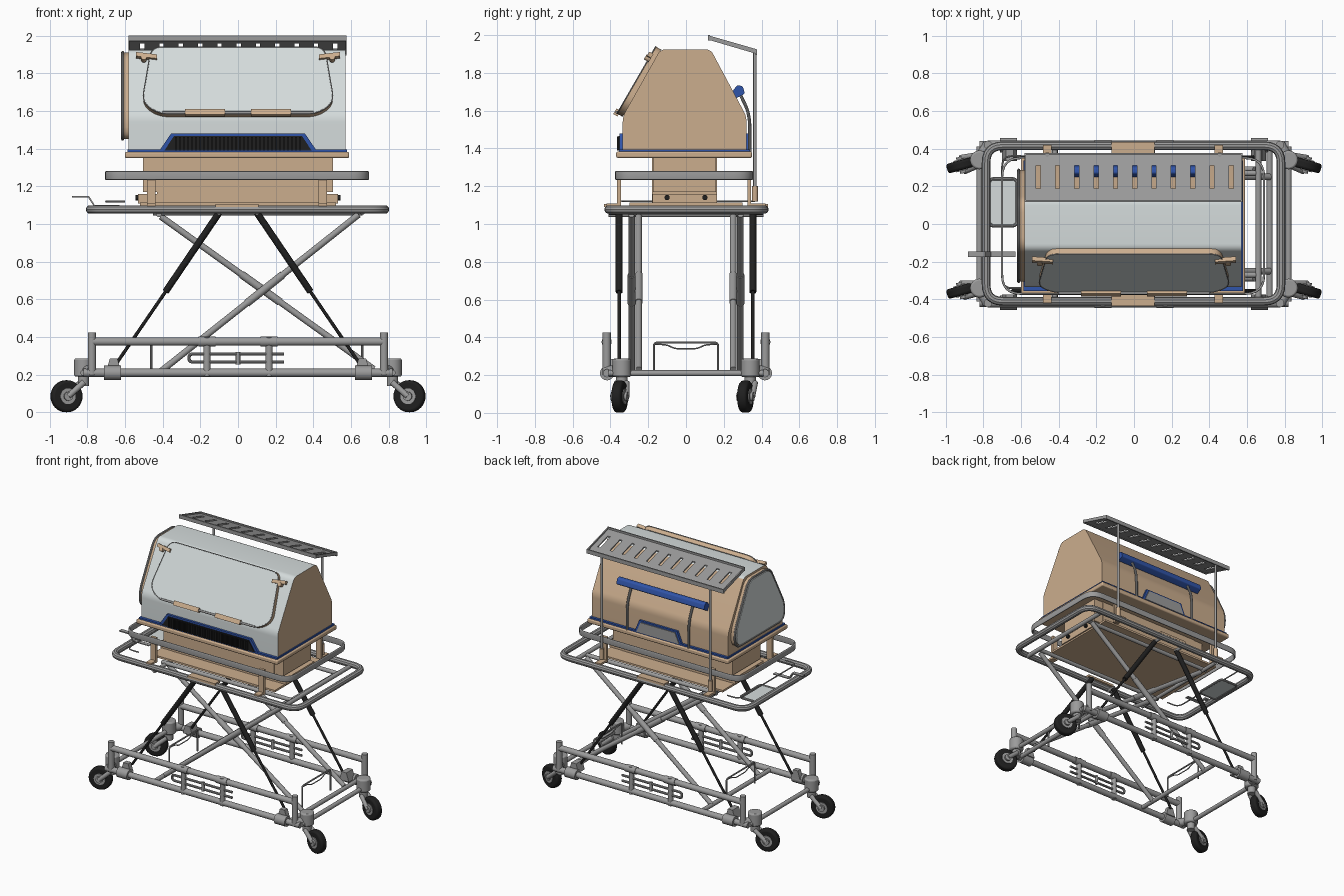
import bpy, bmesh, math
from mathutils import Vector as V

if "Cube" in bpy.data.objects:
    bpy.data.objects.remove(bpy.data.objects["Cube"])


def mat(name, r, g, b):
    m = bpy.data.materials.new(name)
    m.diffuse_color = (r, g, b, 1)
    m.use_nodes = True
    m.node_tree.nodes["Principled BSDF"].inputs["Base Color"].default_value = m.diffuse_color
    return m


GREY = mat("grey_metal", 0.33, 0.33, 0.33)
TAN = mat("tan_plastic", 0.60, 0.42, 0.27)
LIGHT = mat("pale_panel", 0.66, 0.71, 0.71)
BLUE = mat("blue_trim", 0.03, 0.09, 0.40)
BLACK = mat("black_rubber", 0.014, 0.014, 0.014)


def finish(name, bm, *mats):
    bmesh.ops.recalc_face_normals(bm, faces=bm.faces)
    me = bpy.data.meshes.new(name)
    bm.to_mesh(me)
    bm.free()
    ob = bpy.data.objects.new(name, me)
    bpy.context.collection.objects.link(ob)
    for m in mats:
        me.materials.append(m)
    smooth(ob)
    return ob


def smooth(ob):
    bpy.ops.object.select_all(action='DESELECT')
    ob.select_set(True)
    bpy.context.view_layer.objects.active = ob
    bpy.ops.object.shade_smooth_by_angle(angle=math.radians(35))


def bevel(ob, w, seg=2):
    b = ob.modifiers.new("bevel", 'BEVEL')
    b.width, b.segments = w, seg
    return ob


def prism(name, pts, a, b, place, *mats, rule=None):
    """Extrude a 2D outline from depth a to b; place maps (p, q, depth) to 3D."""
    bm = bmesh.new()
    rings = [[bm.verts.new(place(p, q, d)) for p, q in pts] for d in (a, b)]
    n = len(pts)
    bm.faces.new(rings[0])
    bm.faces.new(rings[1])
    for i in range(n):
        f = bm.faces.new((rings[0][i], rings[0][(i + 1) % n], rings[1][(i + 1) % n], rings[1][i]))
    if rule:
        for f in bm.faces:
            f.material_index = rule(f)
    return finish(name, bm, *mats)


def on_x(p, q, d): return (d, p, q)      # outline in y,z
def on_y(p, q, d): return (p, d, q)      # outline in x,z
def on_z(p, q, d): return (p, q, d)      # outline in x,y


def box(name, x0, x1, y0, y1, z0, z1, m):
    return prism(name, [(x0, y0), (x1, y0), (x1, y1), (x0, y1)], z0, z1, on_z, m)


def rod(name, a, b, r, m, seg=16):
    a, b = V(a), V(b)
    bm = bmesh.new()
    bmesh.ops.create_cone(bm, cap_ends=True, segments=seg, radius1=r, radius2=r, depth=(b - a).length)
    bm.transform((b - a).to_track_quat('Z', 'Y').to_matrix().to_4x4())
    bmesh.ops.translate(bm, vec=(a + b) / 2, verts=bm.verts)
    return finish(name, bm, m)


def fillet(pts, r, closed=True, n=6):
    pts, out = [V(p) for p in pts], []
    for i, p in enumerate(pts):
        if not closed and i in (0, len(pts) - 1):
            out.append(p)
            continue
        q, s = pts[i - 1] - p, pts[(i + 1) % len(pts)] - p
        a, b = p + q.normalized() * min(r, q.length * .49), p + s.normalized() * min(r, s.length * .49)
        out += [a * (1 - t)**2 + p * (2 * t * (1 - t)) + b * t * t for t in [k / n for k in range(n + 1)]]
    return out


def tube(name, pts, r, m, bend=.06, closed=False, band=0):
    c = bpy.data.curves.new(name, 'CURVE')
    c.dimensions = '2D' if band else '3D'
    c.fill_mode = 'NONE' if band else 'FULL'
    c.extrude, c.bevel_depth, c.bevel_resolution = band, r, 3
    c.use_fill_caps = not closed
    path = fillet(pts, bend, closed)
    s = c.splines.new('POLY')
    s.points.add(len(path) - 1)
    z = path[0].z if band else 0
    for sp, p in zip(s.points, path):
        sp.co = (p.x, p.y, p.z - z, 1)
    s.use_cyclic_u = closed
    c.materials.append(m)
    ob = bpy.data.objects.new(name, c)
    ob.location.z = z
    bpy.context.collection.objects.link(ob)
    bpy.ops.object.select_all(action='DESELECT')
    ob.select_set(True)
    bpy.context.view_layer.objects.active = ob
    bpy.ops.object.convert(target='MESH')
    smooth(ob)


def loop(x0, x1, y0, y1, z):
    return [(x0, y0, z), (x1, y0, z), (x1, y1, z), (x0, y1, z)]


# --- hood: pale front and top, tan back and ends
prof = [(-.335, 1.39), (-.335, 1.57), (-.135, 1.925), (.13, 1.925), (.32, 1.57), (.32, 1.39)]
hood_pts = [prof[0]] + [tuple(p) for p in fillet(prof, .03)[7:35]] + [prof[5]]
prism("hood", hood_pts, -.58, .57, on_x, LIGHT, TAN,
      rule=lambda f: int(len(f.verts) > 4 or f.calc_center_median().y > .135))

# --- left end door
door = [(-.30, 1.45), (-.31, 1.57), (-.13, 1.91), (.12, 1.91), (.29, 1.57), (.28, 1.45)]
prism("end_door_frame", fillet(door, .06), -.612, -.578, on_x, TAN)
tube("end_door_rim", [(-.612, y, z) for y, z in door], .008, GREY, closed=True)
prism("end_door_panel", [(y * .96, 1.68 + (z - 1.68) * .96) for y, z in fillet(door, .06)], -.62, -.61, on_x, LIGHT)


# --- sloped front window with hinges and latches
def on_front(p, q, d): return (p, -.34 + .5 * q - .866 * d, 1.57 + .866 * q + .5 * d)


win = [(-.42, 0), (.42, 0), (.51, .07), (.46, .41), (-.46, .41), (-.51, .07)]
prism("front_window", fillet(win, .06), -.005, .03, on_front, LIGHT, TAN, rule=lambda f: int(len(f.verts) == 4))
tube("window_outline", [on_front(p, q, .029) for p, q in win], .003, GREY, closed=True)
rod("window_hinge_bar", on_front(-.4, .005, .034), on_front(.4, .005, .034), .007, GREY)
for s in (-1, 1):
    prism("window_hinge", [(s * .07, -.012), (s * .28, -.012), (s * .28, .022), (s * .07, .022)], .02, .045, on_front, TAN)
    prism("window_latch", [(s * .43, .33), (s * .54, .345), (s * .54, .37), (s * .43, .355)], .02, .045, on_front, TAN)
    rod("latch_knob", on_front(s * .5, .335, .02), on_front(s * .5, .335, .05), .015, TAN)

# --- tray, blue trim, grille and back plate
bevel(box("hood_tray", -.60, .59, -.37, .35, 1.35, 1.383, TAN), .008)
box("blue_skirt", -.587, .578, -.355, .338, 1.38, 1.395, BLUE)


def trapezoid(b, t, z0, z1): return [(-b, z0), (b, z0), (t, z1), (-t, z1)]


prism("front_blue_arch", trapezoid(.42, .355, 1.385, 1.48), -.352, -.33, on_y, BLUE)
prism("front_grille", trapezoid(.39, .34, 1.39, 1.467), -.358, -.34, on_y, BLACK)
for i in range(32):
    x = -.33 + i * .66 / 31
    box("grille_rib", x - .005, x + .005, -.366, -.35, 1.39, 1.462, BLACK)
prism("back_blue_arch", trapezoid(.20, .16, 1.385, 1.48), .315, .336, on_y, BLUE)
prism("back_plate", trapezoid(.18, .145, 1.39, 1.468), .33, .342, on_y, GREY)

# --- blue bar on bent stems behind the hood
bar = [(.245, 1.70), (.265, 1.665), (.312, 1.69), (.30, 1.73), (.27, 1.735)]
prism("blue_bar", fillet(bar, .01), -.37, .37, on_x, BLUE)
for x in (-.26, .26):
    tube("bar_stem", [(x, .29, 1.68), (x, .338, 1.58), (x, .338, 1.38)], .009, GREY, .08)


# --- slotted canopy on two posts
def slab(name, x0, x1, t0, t1):
    p = [(.12 + .255 * t, 1.988 - .075 * t) for t in (t0, t1)]
    prism(name, p + [(y, z - .01) for y, z in reversed(p)], x0, x1, on_x, GREY)


slab("canopy_front_strip", -.58, .575, 0, .27)
slab("canopy_back_strip", -.58, .575, .75, 1)
edges = [-.58] + [v for i in range(11) for v in (-.52 + i * .1025, -.497 + i * .1025)] + [.575]
for i in range(0, len(edges), 2):
    slab("canopy_bar", edges[i], edges[i + 1], .27, .75)
box("canopy_front_rim", -.58, .575, .117, .127, 1.972, 2.0, GREY)
box("canopy_back_rim", -.58, .575, .367, .377, 1.895, 1.925, GREY)
for x in (-.58, .567):
    prism("canopy_end_rim", [(.12, 1.998), (.375, 1.925), (.375, 1.90), (.12, 1.975)], x, x + .008, on_x, GREY)
for x in (-.46, .455):
    rod("canopy_post", (x, .365, 1.12), (x, .365, 1.92), .009, GREY)
    rod("post_foot", (x, .365, 1.12), (x, .365, 1.20), .016, TAN)

# --- cabinet under the tray
box("cabinet", -.43, .43, -.18, .165, 1.11, 1.355, TAN)
for s in (-1, 1):
    box("cabinet_end", s * .43, s * .505, -.175, .16, 1.17, 1.355, TAN)
    box("cabinet_side_foot", s * .43, s * .53, -.178, .163, 1.11, 1.16, TAN)
    for y in (-.10, .10):
        rod("cabinet_knob", (s * .51, y, 1.14), (s * .545, y, 1.14), .014, BLACK)
box("cabinet_base", -.52, .52, -.30, .30, 1.098, 1.113, TAN)

# --- bumper rail on brackets
tube("bumper_rail", loop(-.70, .69, -.37, .35, 1.257), .006, GREY, .10, True, band=.017)
for x in (-.46, .45):
    for y, w in ((-.355, -.42), (.335, .42)):
        box("rail_bracket", x - .022, x + .022, y - .01, y + .01, 1.09, 1.28, TAN)
        box("bracket_foot", x - .022, x + .022, y, w, 1.093, 1.108, TAN)

# --- upper tube frame with sliding rails
tube("upper_frame", loop(-.785, .78, -.41, .415, 1.077), .023, GREY, .09, True)
rod("upper_crossbar", (.66, -.41, 1.065), (.66, .41, 1.065), .016, GREY)
rod("upper_crossbar", (-.42, -.41, 1.05), (-.42, .41, 1.05), .014, GREY)
tube("left_wire", [(-.60, .36, 1.12), (-.70, .36, 1.12), (-.70, -.34, 1.12), (-.60, -.34, 1.12)], .005, GREY)
tube("side_shelf_rim", loop(-.77, -.62, -.01, .24, 1.065), .009, GREY, .03, True)
box("side_shelf", -.765, -.625, -.005, .235, 1.06, 1.068, LIGHT)
prism("left_handle", [(-.88, 1.148), (-.79, 1.148), (-.76, 1.10), (-.63, 1.10), (-.63, 1.094), (-.765, 1.094), (-.795, 1.14), (-.88, 1.14)],
      -.175, -.145, on_y, GREY)

for s in (-1, 1):
    rod("slide_rail", (-.45, s * .27, 1.06), (.66, s * .27, 1.06), .015, GREY)
    box("center_plate", -.12, .11, s * .375, s * .435, 1.09, 1.106, TAN)
    # scissor legs with sleeves
    for name, y, a, b in (("scissor_leg_outer", .288, (.64, 1.05), (-.42, .21)), ("scissor_leg_inner", .25, (-.41, 1.04), (.72, .23))):
        pa, pb = V((a[0], s * y, a[1])), V((b[0], s * y, b[1]))
        rod(name, pa, pb, .017, GREY)
        rod("leg_sleeve", pa.lerp(pb, .38), pa.lerp(pb, .56), .021, GREY)
    for e in (-1, 1):
        # gas struts
        y = s * .354
        rod("strut_cylinder", (e * .10, y, 1.06), (e * .385, y, .64), .018, BLACK)
        rod("strut_piston", (e * .385, y, .64), (e * .645, y, .26), .009, BLACK)
        prism("strut_bracket", [(e * .70, .22), (e * .62, .22), (e * .64, .285), (e * .68, .285)], y - .02, s * .41, on_y, GREY)
        rod("strut_top_pin", (e * .10, s * .34, 1.06), (e * .10, s * .41, 1.06), .012, GREY)
        # lower frame fittings
        rod("lower_sleeve", (e * .62, s * .418, .21), (e * .71, s * .418, .21), .038, GREY)
        rod("corner_post", (e * .775, s * .42, .20), (e * .775, s * .42, .425), .022, GREY)
        rod("rail_post", (e * .165, s * .42, .19), (e * .165, s * .42, .40), .019, GREY)
        rod("rail_collar", (e * .165 - .045, s * .42, .376), (e * .165 + .045, s * .42, .376), .027, GREY)
        # casters, all swung the same way
        pivot = V((e * .82, s * .34, 0))
        hub = V((e * .91, s * .333 - .018, .086))
        d = V((e, -.28, 0)).normalized()
        ax = V((-d.y, d.x, 0))
        bevel(rod("caster_socket", pivot + V((0, 0, .19)), pivot + V((0, 0, .287)), .05, GREY, 24), .01)
        rod("socket_arm", pivot + V((0, 0, .22)), (e * .775, s * .42, .22), .03, GREY)
        rod("caster_stem", pivot + V((0, 0, .14)), pivot + V((0, 0, .20)), .03, GREY)
        bevel(rod("caster_tyre", hub - ax * .026, hub + ax * .026, .085, BLACK, 32), .014, 3)
        rod("caster_hub", hub - ax * .031, hub + ax * .031, .042, GREY, 20)
        for k in (-.037, .037):
            rod("caster_fork", pivot + V((e * .005, 0, .16)) + ax * k * .7, hub + ax * k, .016, GREY)
            rod("fork_cap", hub + ax * k * .8, hub + ax * k * 1.2, .024, GREY)
    # lower side rails and looped hook rail
    rod("lower_side_tube", (-.82, s * .418, .21), (.82, s * .418, .21), .022, GREY)
    rod("side_rail", (-.775, s * .42, .376), (.775, s * .42, .376), .022, GREY)
    tube("hook_loop", [(.245, s * .42, .31), (-.26, s * .42, .31), (-.26, s * .42, .268), (.245, s * .42, .268)], .009, GREY, .02)
    rod("hook_loop_clip", (0, s * .42, .255), (0, s * .42, .322), .012, GREY)

# --- lower cross tubes and end wires
for x in (-.82, -.42, .72, .82):
    rod("lower_crossbar", (x, -.41, .21), (x, .41, .21), .016, GREY)
for x in (-.46, .66):
    tube("end_wire", [(x, -.17, .21), (x, -.17, .372), (x, .17, .372), (x, .17, .21)], .006, GREY, .02)
    tube("end_wire_dip", [(x, -.17, .365), (x, -.10, .36), (x, -.06, .34), (x, .06, .34), (x, .10, .36), (x, .17, .365)], .004, GREY, .02)
